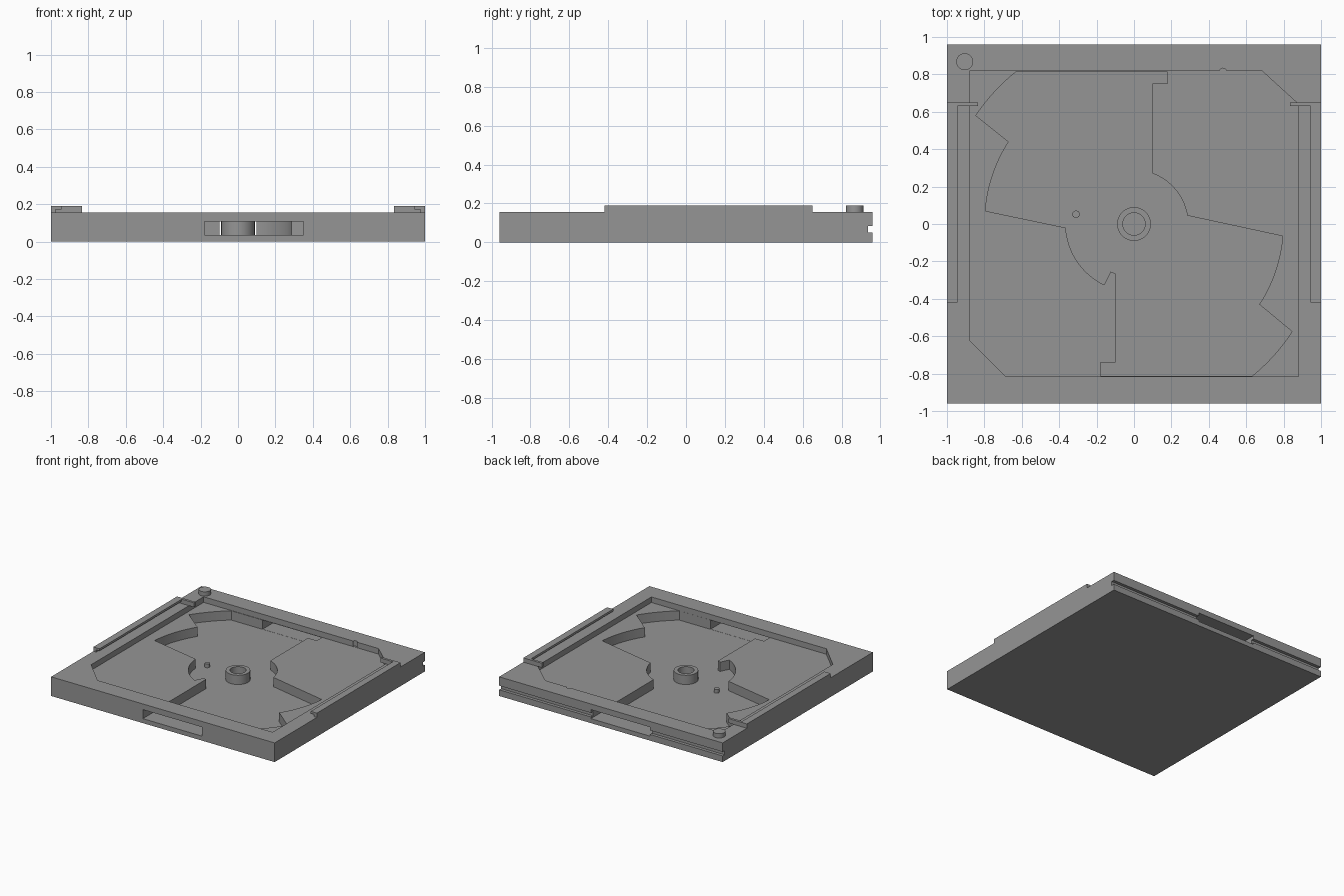
import bpy
import bmesh
from math import cos, sin, atan2, hypot, pi

cube = bpy.data.objects.get("Cube")
if cube:
    bpy.data.objects.remove(cube, do_unlink=True)

grey = bpy.data.materials.new("plain_grey")
grey.use_nodes = True
GREY = (0.3, 0.3, 0.3, 1)
grey.diffuse_color = GREY
grey.node_tree.nodes["Principled BSDF"].inputs["Base Color"].default_value = GREY

FLOOR, SHELF, RIM, TOP = 0.035, 0.11, 0.155, 0.19


def finish(name, bm):
    """Turn a bmesh into a grey object."""
    bmesh.ops.recalc_face_normals(bm, faces=bm.faces)
    mesh = bpy.data.meshes.new(name)
    bm.to_mesh(mesh)
    bm.free()
    mesh.materials.append(grey)
    obj = bpy.data.objects.new(name, mesh)
    bpy.context.collection.objects.link(obj)
    return obj


def prism(name, outline, z0, z1):
    """Extrude an xy outline from z0 to z1."""
    bm = bmesh.new()
    face = bm.faces.new([bm.verts.new((x, y, z0)) for x, y in outline])
    ext = bmesh.ops.extrude_face_region(bm, geom=[face])
    for v in ext["geom"]:
        if isinstance(v, bmesh.types.BMVert):
            v.co.z = z1
    return finish(name, bm)


def box(name, x0, x1, y0, y1, z0, z1):
    return prism(name, [(x0, y0), (x1, y0), (x1, y1), (x0, y1)], z0, z1)


def ring(x, y, r, n=48):
    return [(x + r * cos(2 * pi * i / n), y + r * sin(2 * pi * i / n)) for i in range(n)]


def arc(p, q, n=16):
    """Arc about the disc centre, from p to q."""
    a, r = atan2(p[1], p[0]), hypot(*p)
    b, s = atan2(q[1], q[0]), hypot(*q)
    turn = (b - a + pi) % (2 * pi) - pi
    return [((r + (s - r) * i / n) * cos(a + turn * i / n),
             (r + (s - r) * i / n) * sin(a + turn * i / n)) for i in range(n + 1)]


def cut(target, cutter):
    """Subtract the cutter, bake the result and drop the cutter."""
    mod = target.modifiers.new("cut", 'BOOLEAN')
    mod.operation, mod.solver, mod.object = 'DIFFERENCE', 'EXACT', cutter
    bpy.context.view_layer.update()
    baked = target.evaluated_get(bpy.context.evaluated_depsgraph_get())
    mesh = bpy.data.meshes.new_from_object(baked)
    target.modifiers.clear()
    target.data = mesh
    bpy.data.objects.remove(cutter, do_unlink=True)


def smooth(obj):
    bpy.ops.object.select_all(action='DESELECT')
    obj.select_set(True)
    bpy.context.view_layer.objects.active = obj
    bpy.ops.object.shade_smooth_by_angle(angle=0.5)


# Tray block
tray = box("tray", -1, 1, -0.96, 0.96, 0, RIM)

# Shallow pocket with two chamfered corners and a tiny notch
pocket = [(-0.88, 0.818), (-0.88, -0.62), (-0.685, -0.815), (0.88, -0.815),
          (0.88, 0.64), (0.685, 0.818)]
cut(tray, prism("pocket_cutter", pocket, SHELF, 0.3))
cut(tray, prism("notch_cutter", ring(0.475, 0.813, 0.02, 16), SHELF + 0.001, 0.3))

# Deep twin-lobed recess around the hub
E = 0.814
upper = [(0.18, E), (-0.63, E)]
upper += arc((-0.63, E), (-0.845, 0.58))[1:]
upper += arc((-0.67, 0.44), (-0.795, 0.07))
upper += arc((-0.365, -0.02), (-0.16, -0.325))
lower = [(-0.125, -0.255), (-0.1, -0.265), (-0.1, -0.74), (-0.18, -0.74), (-0.18, -E), (0.63, -E)]
lower += arc((0.63, -E), (0.845, -0.575))[1:]
lower += arc((0.67, -0.43), (0.795, -0.065))
lower += arc((0.285, 0.045), (0.1, 0.27))
lower += [(0.1, 0.75), (0.18, 0.75)]
cut(tray, prism("recess_cutter", upper + lower, FLOOR, SHELF + 0.02))

# Windows through the front and back walls, rear groove
cut(tray, box("front_window_cutter", -0.179, 0.35, -1.1, -0.8, FLOOR + 0.001, SHELF - 0.001))
cut(tray, box("back_window_cutter", -0.35, 0.179, 0.8, 1.1, FLOOR + 0.001, SHELF - 0.001))
cut(tray, box("groove_cutter", -1.1, 1.1, 0.935, 1.1, 0.05, 0.083))
smooth(tray)

# Hollow hub
hub = prism("hub", ring(0, 0, 0.09), FLOOR, SHELF)
cut(hub, prism("bore_cutter", ring(0, 0, 0.06), FLOOR + 0.002, 0.3))
smooth(hub)

# Small pin in the recess and round stud on the corner
smooth(prism("small_pin", ring(-0.31, 0.052, 0.02, 24), FLOOR, 0.065))
smooth(prism("corner_stud", ring(-0.905, 0.868, 0.045), RIM, TOP))

# Side rails: undercut lip with a cross stop at the rear
for side, s in (("right", -1), ("left", 1)):
    rail = box(side + "_rail", s * 0.945, s, -0.42, 0.65, RIM, TOP)
    cut(rail, box("undercut_cutter", s * 0.9, s * 0.975, -0.5, 0.63, RIM - 0.01, 0.173))
    box(side + "_rail_stop", s * 0.835, s * 0.975, 0.63, 0.65, RIM, TOP)
